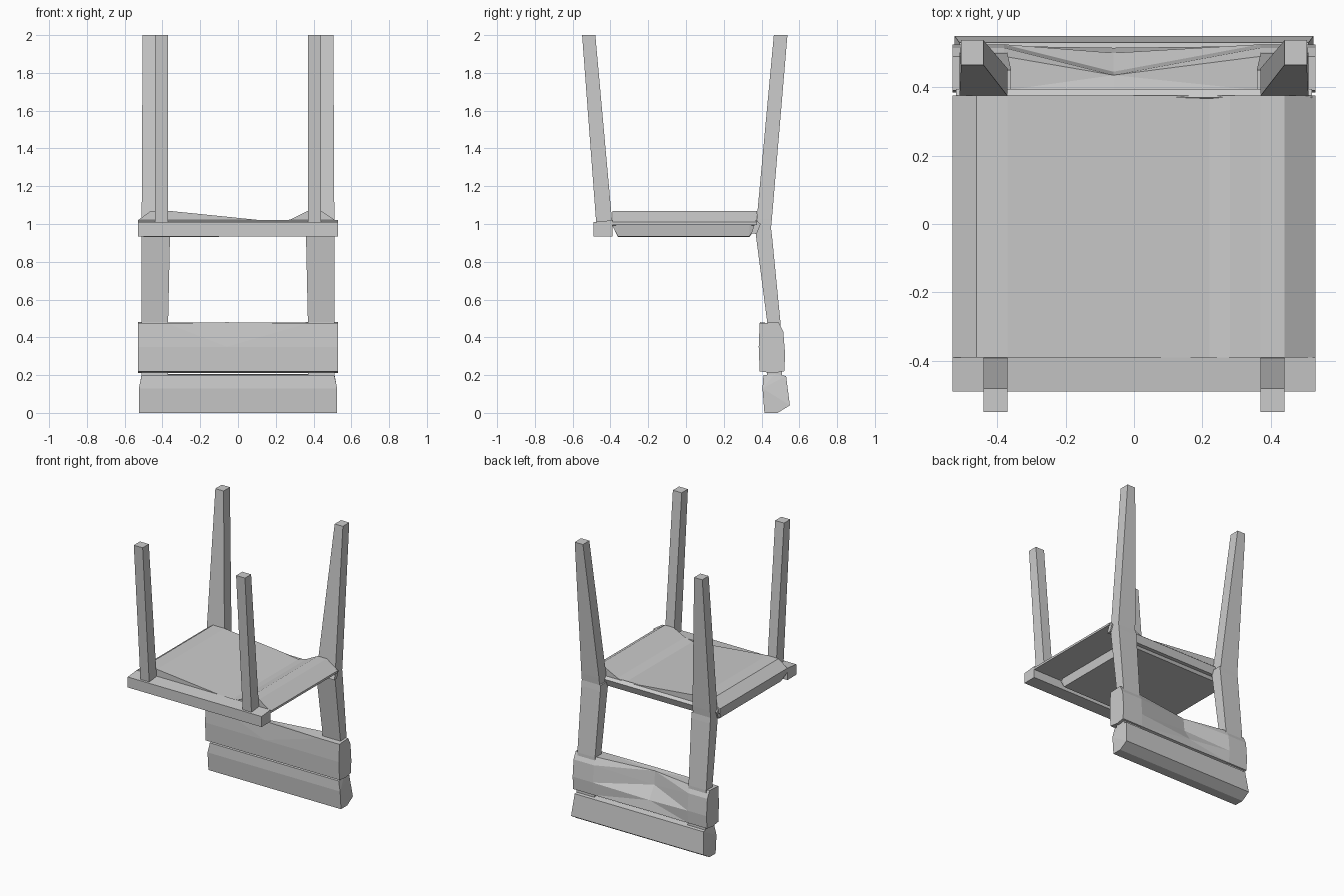
import bpy, bmesh

if "Cube" in bpy.data.objects:
    bpy.data.objects.remove(bpy.data.objects["Cube"])


def loft(name, rings):
    """Skin a closed solid through rings with equal point counts."""
    bm = bmesh.new()
    loops = [[bm.verts.new(p) for p in r] for r in rings]
    n = len(loops[0])
    for a, b in zip(loops, loops[1:]):
        for i in range(n):
            j = (i + 1) % n
            bm.faces.new((a[i], a[j], b[j], b[i]))
    bm.faces.new(loops[0])
    bm.faces.new(loops[-1])
    bmesh.ops.recalc_face_normals(bm, faces=bm.faces)
    bmesh.ops.triangulate(bm, faces=[f for f in bm.faces if len(f.verts) > 3])
    me = bpy.data.meshes.new(name)
    bm.to_mesh(me)
    bm.free()
    ob = bpy.data.objects.new(name, me)
    bpy.context.collection.objects.link(ob)
    return ob


def rect(x0, x1, y0, y1, z):
    """Horizontal rectangular section."""
    return [(x0, y0, z), (x1, y0, z), (x1, y1, z), (x0, y1, z)]


def along_x(x, yz):
    return [(x, y, z) for y, z in yz]


def along_y(y, xz):
    return [(x, y, z) for x, z in xz]


# Legs and back posts, one set per side
for side, s in (("left", -1), ("right", 1)):
    loft("front_leg_" + side, [
        rect(s * 0.37, s * 0.44, -0.475, -0.39, 1.0),
        rect(s * 0.37, s * 0.44, -0.55, -0.48, 2.0)])
    loft("back_leg_" + side, [
        rect(s * 0.37, s * 0.51, 0.365, 0.45, 0.98),
        rect(s * 0.37, s * 0.51, 0.375, 0.455, 1.03),
        rect(s * 0.44, s * 0.505, 0.465, 0.537, 2.0)])
    loft("back_post_" + side, [
        rect(s * 0.37, s * 0.51, 0.43, 0.51, 0.16),
        rect(s * 0.37, s * 0.51, 0.43, 0.50, 0.48),
        rect(s * 0.36, s * 0.51, 0.37, 0.455, 0.94),
        rect(s * 0.36, s * 0.51, 0.365, 0.45, 0.98)])

# Seat panel: warped underside with raised side rails
under = [(-0.53, 1.02), (-0.46, 1.07), (-0.37, 1.07), (0.22, 1.01),
         (0.28, 1.025), (0.37, 1.07), (0.44, 1.07), (0.53, 1.01)]
base = [(0.53, 0.995), (0.31, 0.995), (0.30, 0.99), (-0.53, 0.99)]
face = [(0.53, 0.995), (0.31, 0.995), (0.30, 0.935), (-0.50, 0.93)]
loft("seat", [along_y(-0.39, under + base), along_y(-0.36, under + face),
              along_y(0.335, under + face), along_y(0.375, under + base)])

# Front and back seat rails
front = [(-0.49, 0.935), (-0.39, 0.935), (-0.39, 1.02), (-0.49, 1.01)]
loft("front_rail", [along_x(-0.53, front), along_x(0.53, front)])
rear = [(0.345, 0.95), (0.375, 0.95), (0.395, 1.0), (0.37, 1.02)]
loft("back_rail", [along_x(-0.52, rear), along_x(0.52, rear)])

# Upper back slat: hollowed towards the middle of its rear face
end = [(0.39, 0.475), (0.385, 0.35), (0.39, 0.22), (0.46, 0.21),
       (0.52, 0.22), (0.525, 0.31), (0.515, 0.43), (0.49, 0.48)]
mid = [(0.395, 0.48), (0.385, 0.35), (0.39, 0.22), (0.46, 0.21),
       (0.515, 0.22), (0.50, 0.29), (0.445, 0.38), (0.435, 0.475)]
loft("upper_slat", [along_x(-0.53, end), along_x(-0.38, end),
                    along_x(-0.06, mid),
                    along_x(0.37, end), along_x(0.53, end)])

# Lower back slat: ends narrow slightly towards the top
low = [(0.415, 0.0), (0.485, 0.0), (0.55, 0.04), (0.53, 0.195),
       (0.47, 0.205), (0.41, 0.20), (0.405, 0.13)]


def low_end(s):
    return [(s * (0.51 if z > 0.15 else 0.525), y, z) for y, z in low]


loft("lower_slat", [low_end(-1), low_end(1)])
